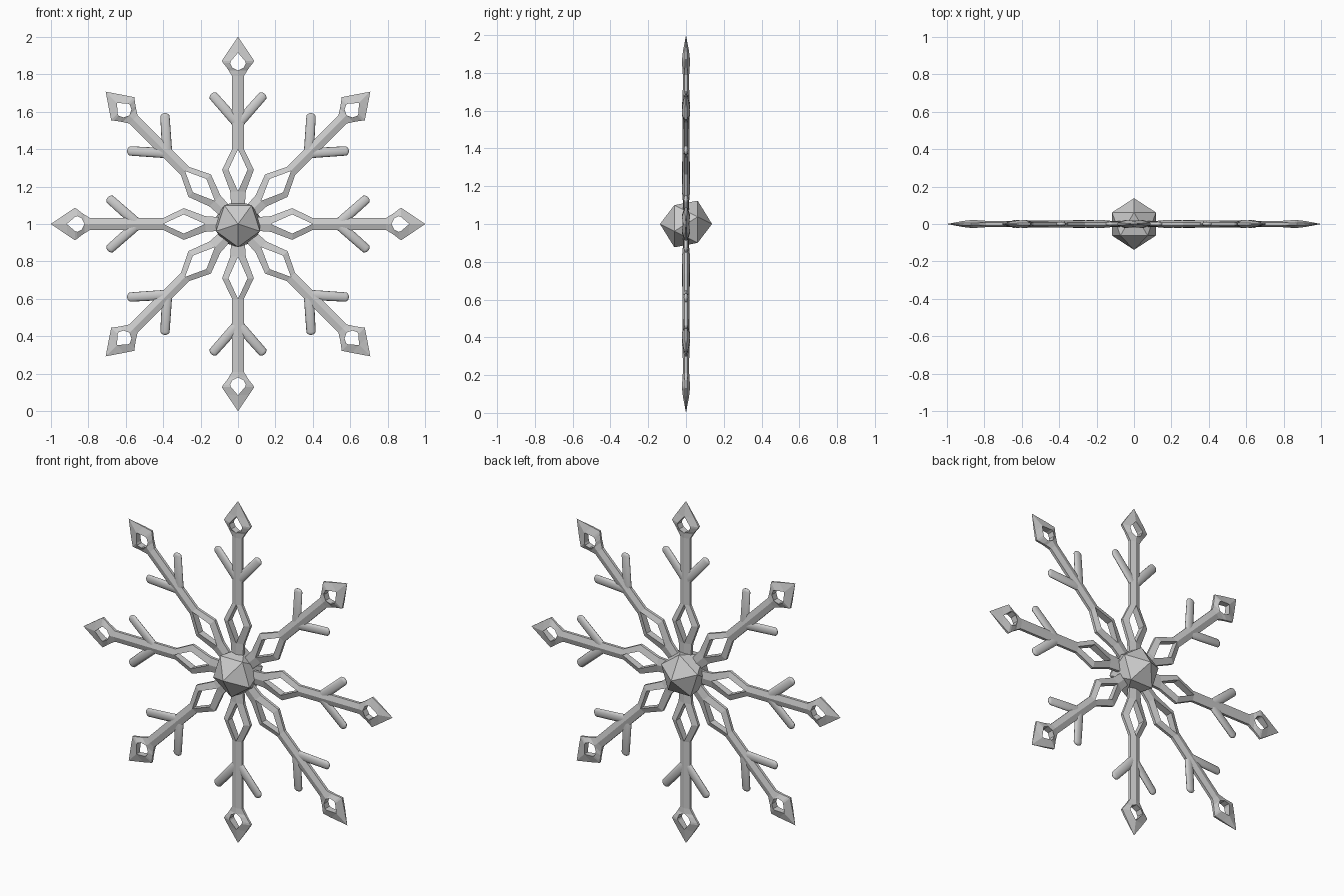
import bpy, bmesh, math
from mathutils import Matrix, Vector

if "Cube" in bpy.data.objects:
    bpy.data.objects.remove(bpy.data.objects["Cube"])

CENTRE = Vector((0, 0, 1))


def to_mesh(bm, name, smooth=False):
    bmesh.ops.recalc_face_normals(bm, faces=bm.faces[:])
    for f in bm.faces:
        f.smooth = smooth
    me = bpy.data.meshes.new(name)
    bm.to_mesh(me)
    bm.free()
    return me


def place(me, name, angle=0.0):
    ob = bpy.data.objects.new(name, me)
    ob.location = CENTRE
    ob.rotation_euler = (0, angle, 0)
    bpy.context.scene.collection.objects.link(ob)
    return ob


# Arm outline stations: radius, hole half width, outer half width,
# ridge half thickness, rim half thickness
STATIONS = [
    (0.08, 0, 0.035, 0.016, 0.008),
    (0.175, 0, 0.042, 0.017, 0.008),
    (0.29, 0.051, 0.085, 0.021, 0.008),
    (0.40, 0, 0.031, 0.018, 0.008),
    (0.79, 0, 0.031, 0.017, 0.008),
    (0.82, 0, 0.050, 0.019, 0.007),
    (0.835, 0.030, 0.060, 0.020, 0.006),
    (0.86, 0.042, 0.079, 0.021, 0.006),
    (0.871, 0.038, 0.087, 0.021, 0.006),
    (0.915, 0, 0.058, 0.016, 0.005),
    (1.0, 0, 0, 0, 0),
]


def arm_mesh():
    bm = bmesh.new()
    for side in (1, -1):
        rings = []
        for r, inner, outer, hi, ho in STATIONS:
            rings.append([bm.verts.new((side * t, y, r)) for t, y in
                          ((inner, -hi), (outer, -ho), (outer, ho), (inner, hi))])
        for i in range(len(rings) - 1):
            a, b = rings[i], rings[i + 1]
            has_hole = STATIONS[i][1] > 0 or STATIONS[i + 1][1] > 0
            for k in range(4 if has_hole else 3):
                j = (k + 1) % 4
                bm.faces.new((a[k], a[j], b[j], b[k]))
        bm.faces.new(rings[0])
    bmesh.ops.remove_doubles(bm, verts=bm.verts[:], dist=0.0005)
    return to_mesh(bm, "arm")


# Flattened round-ended side twigs, one on each side of the arm
def twig_mesh():
    bm = bmesh.new()
    for side in (1, -1):
        vs = bmesh.ops.create_uvsphere(bm, u_segments=12, v_segments=8, radius=1)["verts"]
        m = Matrix.Translation((0, 0, 0.535)) @ Matrix.Rotation(side * math.radians(41.5), 4, 'Y')
        for v in vs:
            shift = 0.19 if v.co.z > 0.01 else 0.0
            v.co = m @ Vector((v.co.x * 0.027, v.co.y * 0.013, v.co.z * 0.025 + shift))
    return to_mesh(bm, "twigs", True)


arm, twigs = arm_mesh(), twig_mesh()
for i in range(8):
    place(arm, f"arm_{i}", i * math.pi / 4)
    place(twigs, f"twigs_{i}", i * math.pi / 4)

# Central icosahedron with one vertex facing front
bm = bmesh.new()
bmesh.ops.create_icosphere(bm, subdivisions=1, radius=0.138)
for v in bm.verts:
    v.co = Vector((v.co.y, v.co.z, v.co.x))
place(to_mesh(bm, "hub"), "hub")
